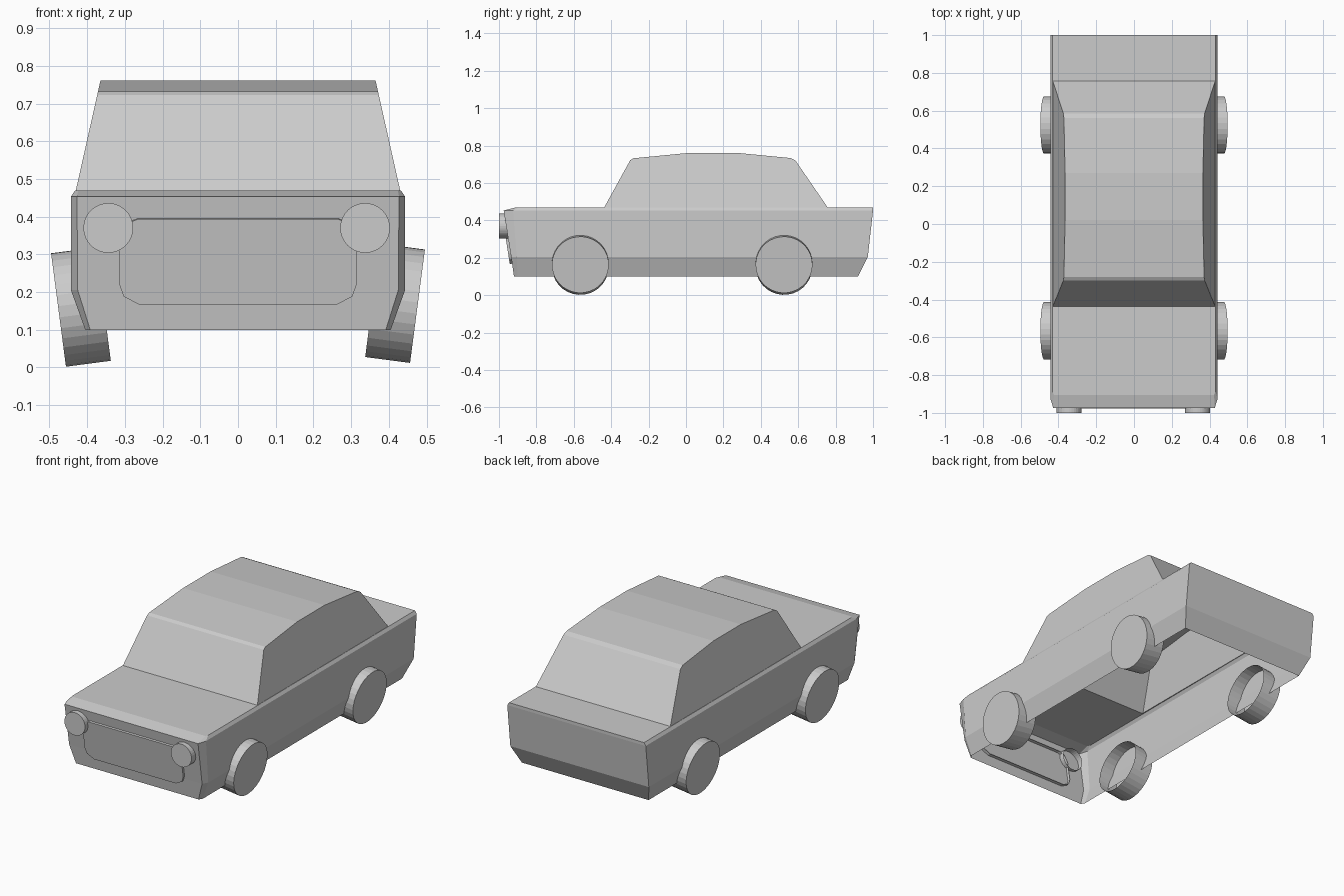
import bpy, bmesh
from math import cos, sin, tau, radians
from mathutils import Vector, Matrix

if "Cube" in bpy.data.objects:
    bpy.data.objects.remove(bpy.data.objects["Cube"])


def finish(name, bm):
    bmesh.ops.recalc_face_normals(bm, faces=bm.faces)
    mesh = bpy.data.meshes.new(name)
    bm.to_mesh(mesh)
    bm.free()
    obj = bpy.data.objects.new(name, mesh)
    bpy.context.collection.objects.link(obj)
    return obj


def cup(name, outline, depth, matrix):
    """Open-backed cap: flat face towards local -y, walls running back along +y."""
    bm = bmesh.new()
    front = [bm.verts.new((x, 0, z)) for x, z in outline]
    back = [bm.verts.new((x, depth, z)) for x, z in outline]
    bm.faces.new(front)
    n = len(outline)
    for i in range(n):
        j = (i + 1) % n
        bm.faces.new((front[i], back[i], back[j], front[j]))
    bm.transform(matrix)
    return finish(name, bm)


def circle(radius, n):
    return [(radius * cos(tau * i / n), radius * sin(tau * i / n)) for i in range(n)]


# Lower body: open-bottomed shell lofted through horizontal rings
# (z, front y, back y, half width, front half width, corner chamfer length)
levels = [(0.10, -0.92, 0.92, 0.405, 0.392, 0.02),
          (0.205, -0.935, 0.972, 0.443, 0.425, 0.03),
          (0.453, -0.975, 1.0, 0.443, 0.427, 0.05),
          (0.47, -0.905, 1.0, 0.432, 0.424, 0.015)]
bm = bmesh.new()
rings = []
for z, yf, yb, w, wf, c in levels:
    pts = [(-wf, yf), (wf, yf), (w, yf + c), (w, yb), (-w, yb), (-w, yf + c)]
    rings.append([bm.verts.new((x, y, z)) for x, y in pts])
for lo, hi in zip(rings, rings[1:]):
    for i in range(6):
        j = (i + 1) % 6
        bm.faces.new((lo[i], lo[j], hi[j], hi[i]))

# Hood, boot lid and side ledges around the cabin opening
fl, fr, br, bl = [bm.verts.new((x, y, 0.47)) for x, y in
                  ((-0.426, -0.437), (0.426, -0.437), (0.43, 0.757), (-0.43, 0.757))]
t = rings[-1]
bm.faces.new((t[5], t[0], t[1], t[2], fr, fl))
bm.faces.new((bl, br, t[3], t[4]))
bm.faces.new((t[2], t[3], br, fr))
bm.faces.new((t[4], t[5], fl, bl))
finish("body", bm)

# Cabin: side profile with inward-leaning sides
profile = [(-0.437, 0.47), (-0.298, 0.722), (-0.28, 0.732), (0.02, 0.761),
           (0.27, 0.761), (0.56, 0.733), (0.585, 0.72), (0.757, 0.47)]
bm = bmesh.new()
sides = []
for s in (-1, 1):
    sides.append([bm.verts.new((s * (0.43 - 0.065 * (z - 0.47) / 0.29), y, z))
                  for y, z in profile])
    bm.faces.new(sides[-1])
for i in range(len(profile) - 1):
    bm.faces.new((sides[0][i], sides[0][i + 1], sides[1][i + 1], sides[1][i]))
finish("cabin", bm)

# Grille panel, leaning with the nose
half = [(0.265, 0.115), (0.295, 0.103), (0.315, 0.06),
        (0.315, -0.06), (0.303, -0.093), (0.262, -0.115)]
outline = half + [(-x, z) for x, z in reversed(half)]
cup("grille", outline, 0.03,
    Matrix.Translation((0, -0.96, 0.28)) @ Matrix.Rotation(radians(9), 4, 'X'))

# Headlights
for side, x in (("left", -0.344), ("right", 0.337)):
    cup(side + "_headlight", circle(0.066, 32), 0.07, Matrix.Translation((x, -1.0, 0.37)))

# Wheels, cambered outwards at the top
for side, s, z in (("left", -1, 0.1525), ("right", 1, 0.1625)):
    outward = Vector((s * 0.991, 0, -0.13))
    turn = Vector((0, -1, 0)).rotation_difference(outward).to_matrix().to_4x4()
    for end, y in (("front", -0.565), ("rear", 0.524)):
        cup(f"{end}_{side}_wheel", circle(0.152, 32), 0.12,
            Matrix.Translation((s * 0.476, y, z)) @ turn)
